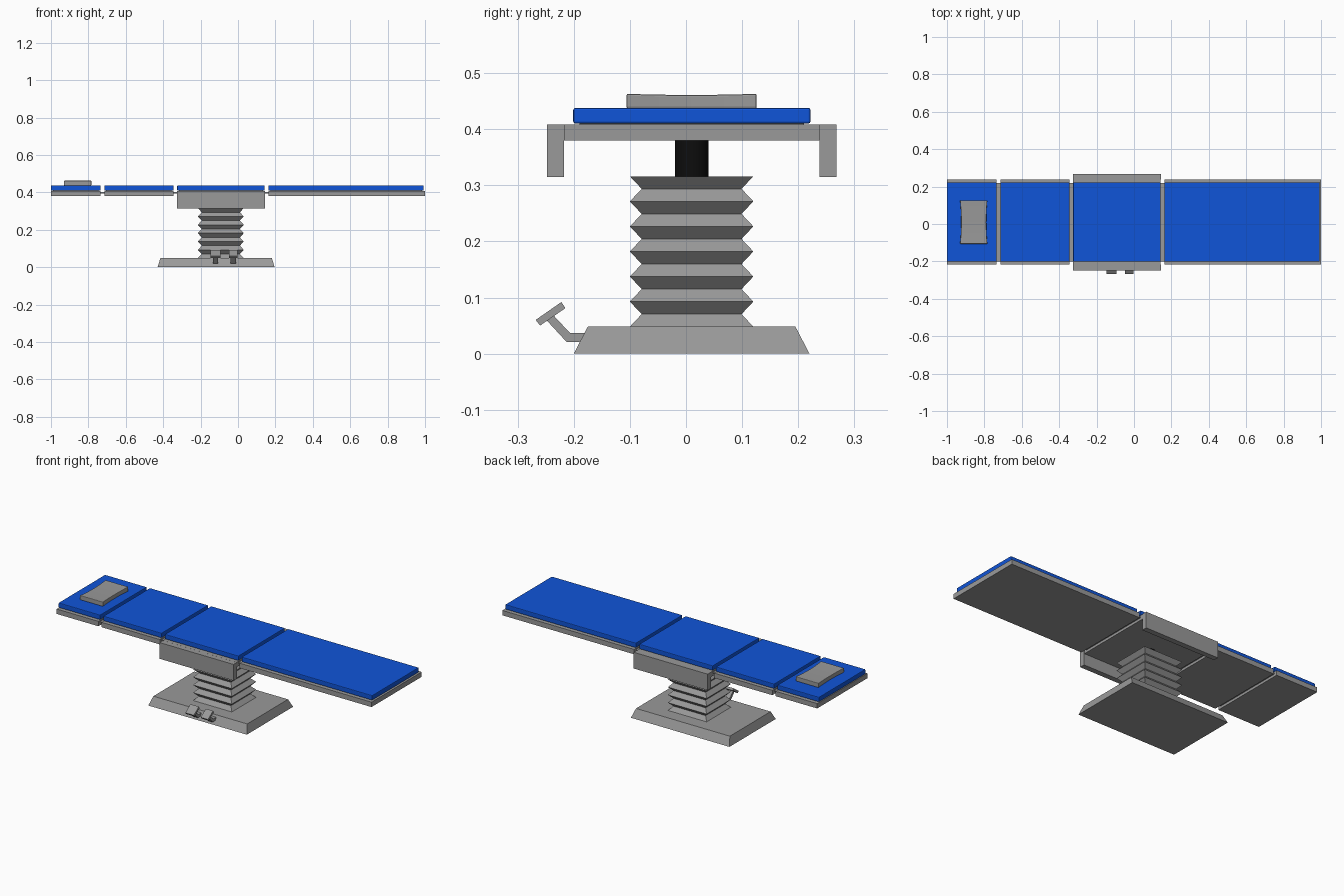
import bpy, bmesh, math

cube = bpy.data.objects.get("Cube")
if cube:
    bpy.data.objects.remove(cube, do_unlink=True)

CY = 0.01        # centre line of the table across y
COL_X = -0.092   # centre of the column along x


def material(name, rgb):
    m = bpy.data.materials.new(name)
    m.use_nodes = True
    m.diffuse_color = (*rgb, 1)
    m.node_tree.nodes["Principled BSDF"].inputs["Base Color"].default_value = (*rgb, 1)
    return m


GREY = material("grey metal", (0.32, 0.32, 0.32))
BLUE = material("blue padding", (0.005, 0.09, 0.69))
BLACK = material("black piston", (0.004, 0.004, 0.004))


def finish(name, bm, mat):
    bmesh.ops.recalc_face_normals(bm, faces=bm.faces)
    me = bpy.data.meshes.new(name)
    bm.to_mesh(me)
    bm.free()
    me.materials.append(mat)
    ob = bpy.data.objects.new(name, me)
    bpy.context.collection.objects.link(ob)
    return ob


def box(name, x, y, z, mat, bevel=0):
    bm = bmesh.new()
    bmesh.ops.create_cube(bm, size=1)
    for v in bm.verts:
        v.co = [sum(r) / 2 + c * (r[1] - r[0]) for c, r in zip(v.co, (x, y, z))]
    ob = finish(name, bm, mat)
    if bevel:
        mod = ob.modifiers.new("soft edges", "BEVEL")
        mod.width, mod.segments = bevel, 2
    return ob


def stack(name, cx, rings, mat):
    """Rectangular rings (half x, half y, z) joined into a solid."""
    bm = bmesh.new()
    loops = [[bm.verts.new((cx + sx * hx, CY + sy * hy, z))
              for sx, sy in ((-1, -1), (1, -1), (1, 1), (-1, 1))]
             for hx, hy, z in rings]
    for a, b in zip(loops, loops[1:]):
        for i in range(4):
            j = (i + 1) % 4
            bm.faces.new((a[i], a[j], b[j], b[i]))
    bm.faces.new(loops[0])
    bm.faces.new(loops[-1])
    return finish(name, bm, mat)


def extrude_x(name, profile, x0, x1, mat):
    """A y-z outline pulled along x."""
    bm = bmesh.new()
    face = bm.faces.new([bm.verts.new((x0, y, z)) for y, z in profile])
    out = bmesh.ops.extrude_face_region(bm, geom=[face])
    for v in out["geom"]:
        if isinstance(v, bmesh.types.BMVert):
            v.co.x = x1
    return finish(name, bm, mat)


# Sloped base
stack("base", -0.117, [(0.313, 0.21, 0), (0.298, 0.185, 0.048)], GREY)

# Pleated cover
pleats, z0, z1 = 6, 0.048, 0.316
rings = []
for i in range(2 * pleats + 1):
    tuck = 0.021 * (i % 2)
    rings.append((0.123 - tuck, 0.11 - tuck, z0 + (z1 - z0) * i / (2 * pleats)))
stack("bellows", COL_X, rings, GREY)

# Piston
bpy.ops.mesh.primitive_cylinder_add(vertices=32, radius=0.03, depth=0.075,
                                    location=(COL_X, CY, 0.345))
piston = bpy.context.object
piston.name = "piston"
piston.data.materials.append(BLACK)
bpy.ops.object.shade_smooth_by_angle()

# Table sections with mattresses
sections = {"head": (-1, -0.735), "back": (-0.715, -0.345),
            "seat": (-0.325, 0.143), "leg": (0.163, 1)}
for part, (a, b) in sections.items():
    box(part + "_frame", (a, b), (-0.217, 0.238), (0.38, 0.408), GREY)
    end = b - 0.007 if part == "leg" else b
    box(part + "_mattress", (a, end), (-0.201, 0.222), (0.41, 0.438), BLUE, 0.004)
    box(part + "_mattress_backing", (a + 0.01, end - 0.01), (-0.19, 0.21),
        (0.407, 0.411), GREY)

# Thin hinge plates between sections
spans = list(sections.values())
for i, (left, right) in enumerate(zip(spans, spans[1:])):
    box(f"hinge_{i + 1}", (left[1] - 0.01, right[0] + 0.01), (-0.2, 0.22),
        (0.394, 0.401), GREY)

# Side covers beneath the seat
for side, s in (("front", -1), ("back", 1)):
    y = sorted((CY + s * 0.2275, CY + s * 0.258))
    box(side + "_side_cover", (-0.325, 0.145), y, (0.315, 0.408), GREY)

# Head cushion, waisted and slightly dished
bm = bmesh.new()
steps, half_x, half_y, pad_x = 8, 0.073, 0.116, -0.857
loops = []
for i in range(steps + 1):
    t = 2 * i / steps - 1
    dip = 1 - t * t
    hx = half_x - 0.006 * dip
    y = CY + t * half_y
    loops.append([bm.verts.new((pad_x + sx * hx, y, z))
                  for sx, z in ((-1, 0.437), (1, 0.437),
                                (1, 0.463 - 0.002 * dip), (-1, 0.463 - 0.002 * dip))])
for a, b in zip(loops, loops[1:]):
    for i in range(4):
        j = (i + 1) % 4
        bm.faces.new((a[i], a[j], b[j], b[i]))
bm.faces.new(loops[0])
bm.faces.new(loops[-1])
cushion = finish("head_cushion", bm, GREY)
mod = cushion.modifiers.new("soft edges", "BEVEL")
mod.width, mod.segments = 0.003, 2

# Foot pedals: bent arm and tilted plate
arm = [(-0.17, 0.037), (-0.207, 0.037), (-0.237, 0.069), (-0.249, 0.06),
       (-0.213, 0.021), (-0.17, 0.021)]
plate = [(-0.268, 0.06), (-0.222, 0.092), (-0.215, 0.081), (-0.26, 0.05)]
for side, x, half in (("right", -0.12, 0.027), ("left", -0.026, 0.023)):
    extrude_x(side + "_pedal_arm", arm, x - 0.014, x + 0.014, GREY)
    extrude_x(side + "_pedal_plate", plate, x - half, x + half, GREY)
